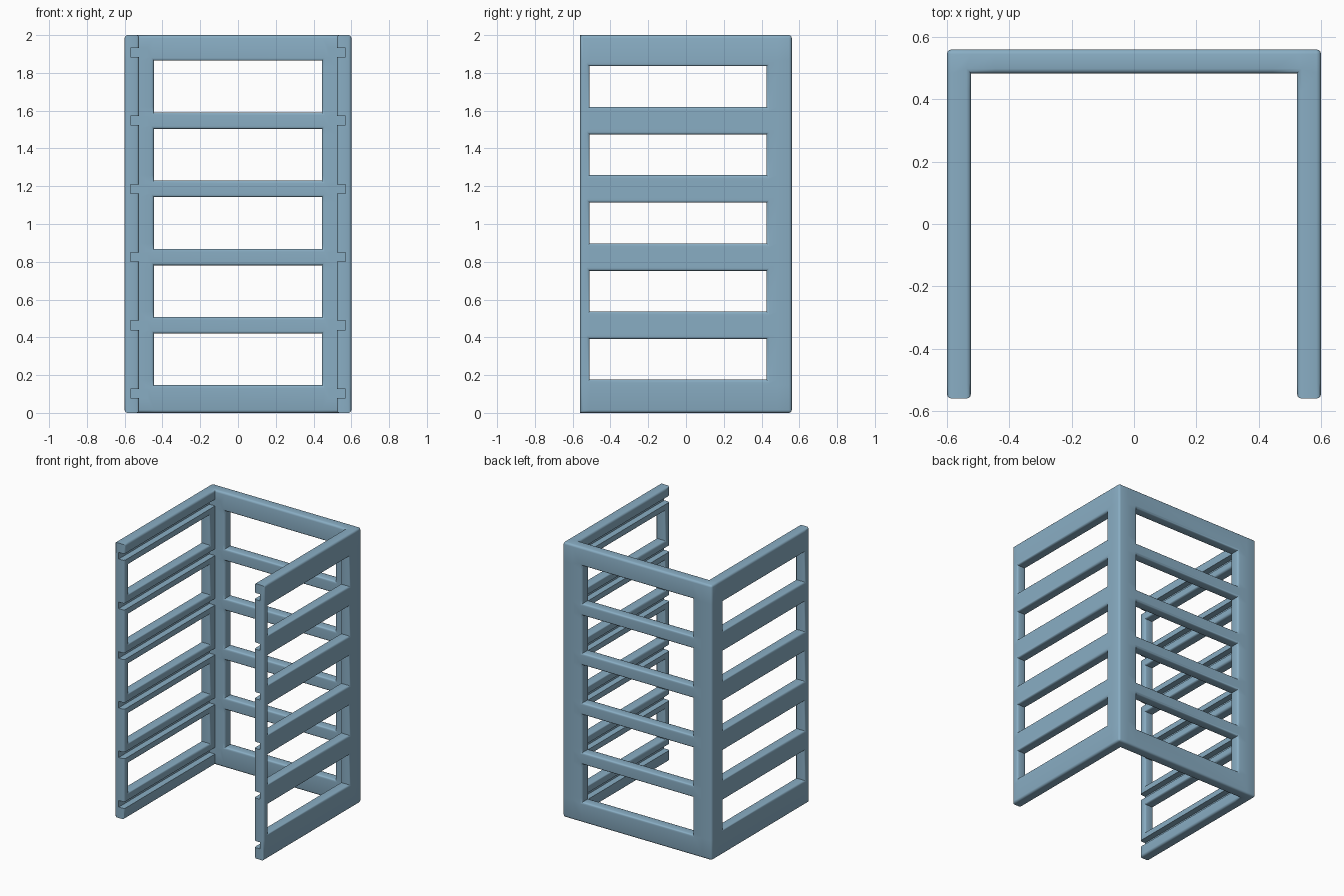
import bpy, bmesh

if "Cube" in bpy.data.objects:
    bpy.data.objects.remove(bpy.data.objects["Cube"])

HX, HY, H, T = 0.6, 0.56, 2.0, 0.077      # half width, half depth, height, wall
PITCH, FIRST = 0.361, 0.103               # shelf slot spacing and first slot height
BEVEL = 0.015
SLOTS = [FIRST + i * PITCH for i in range(6)]
MIDS = [z + PITCH / 2 for z in SLOTS[:-1]]
SIDE_H, BACK_H = 0.108, 0.137             # window half heights
SIDE_Y, BACK_X = (-0.51, 0.426), 0.444    # window extents

mat = bpy.data.materials.new("dusty blue")
mat.diffuse_color = (0.25, 0.42, 0.55, 1)
mat.use_nodes = True
mat.node_tree.nodes["Principled BSDF"].inputs["Base Color"].default_value = mat.diffuse_color

xs = [-HX, -HX + T, -BACK_X, BACK_X, HX - T, HX]
ys = [-HY, SIDE_Y[0], SIDE_Y[1], HY - T, HY]
zs = sorted([0, H] + [m + s * h for m in MIDS for h in (SIDE_H, BACK_H) for s in (-1, 1)])


def solid(i, j, k):
    """Whether a grid cell belongs to the three-walled frame."""
    if not (0 <= i < len(xs) - 1 and 0 <= j < len(ys) - 1 and 0 <= k < len(zs) - 1):
        return False
    z = (zs[k] + zs[k + 1]) / 2
    gap = min(abs(z - m) for m in MIDS)
    if i in (0, len(xs) - 2):             # side walls with windows
        return not (j == 1 and gap < SIDE_H)
    if j == len(ys) - 2:                  # back wall with windows
        return not (i == 2 and gap < BACK_H)
    return False


# Frame: outer skin of all solid cells
bm = bmesh.new()
verts = {}


def vert(p):
    if p not in verts:
        verts[p] = bm.verts.new((xs[p[0]], ys[p[1]], zs[p[2]]))
    return verts[p]


for i in range(len(xs) - 1):
    for j in range(len(ys) - 1):
        for k in range(len(zs) - 1):
            if not solid(i, j, k):
                continue
            for axis in range(3):
                for side in (0, 1):
                    n = [i, j, k]
                    n[axis] += 1 if side else -1
                    if solid(*n):
                        continue
                    u, v = (axis + 1) % 3, (axis + 2) % 3
                    loop = []
                    for a, b in ((0, 0), (1, 0), (1, 1), (0, 1)):
                        p = [i, j, k]
                        p[axis] += side
                        p[u] += a
                        p[v] += b
                        loop.append(vert(tuple(p)))
                    bm.faces.new(loop if side else loop[::-1])
bm.normal_update()

# Round the convex edges, leaving the top and bottom of the front ends square
round_edges = []
for e in bm.edges:
    if len(e.link_faces) != 2 or e.calc_face_angle_signed() < 0.5:
        continue
    a, b = (w.co for w in e.verts)
    front_end = a.y < -HY + 1e-4 and b.y < -HY + 1e-4 and abs(a.z - b.z) < 1e-4
    if not front_end:
        round_edges.append(e)
bmesh.ops.bevel(bm, geom=round_edges, offset=BEVEL, segments=3, profile=0.5,
                affect='EDGES', clamp_overlap=True)
mesh = bpy.data.meshes.new("rack_frame")
bm.to_mesh(mesh)
bm.free()
mesh.materials.append(mat)
frame = bpy.data.objects.new("rack_frame", mesh)
bpy.context.collection.objects.link(frame)

# Shelf slots: grooves along the inner faces of both side walls
bm = bmesh.new()
for z in SLOTS:
    for s in (-1, 1):
        box = bmesh.ops.create_cube(bm, size=1)["verts"]
        x0, x1, y0, y1 = 0.48, 0.568, -0.7, HY - T
        for w in box:
            w.co = (s * (x0 + x1) / 2 + w.co.x * (x1 - x0),
                    (y0 + y1) / 2 + w.co.y * (y1 - y0),
                    z + w.co.z * 0.048)
cut_mesh = bpy.data.meshes.new("slot_cutter")
bm.to_mesh(cut_mesh)
bm.free()
cut_mesh.materials.append(mat)
cutter = bpy.data.objects.new("slot_cutter", cut_mesh)
bpy.context.collection.objects.link(cutter)
cutter.hide_render = True
cutter.hide_viewport = False
mod = frame.modifiers.new("slots", 'BOOLEAN')
mod.operation = 'DIFFERENCE'
mod.solver = 'EXACT'
mod.object = cutter

# Apply the slots, then smooth the rounded edges
bpy.context.view_layer.objects.active = frame
frame.select_set(True)
bpy.ops.object.modifier_apply(modifier=mod.name)
bpy.data.objects.remove(cutter)
bpy.ops.object.shade_smooth_by_angle(angle=0.6)
